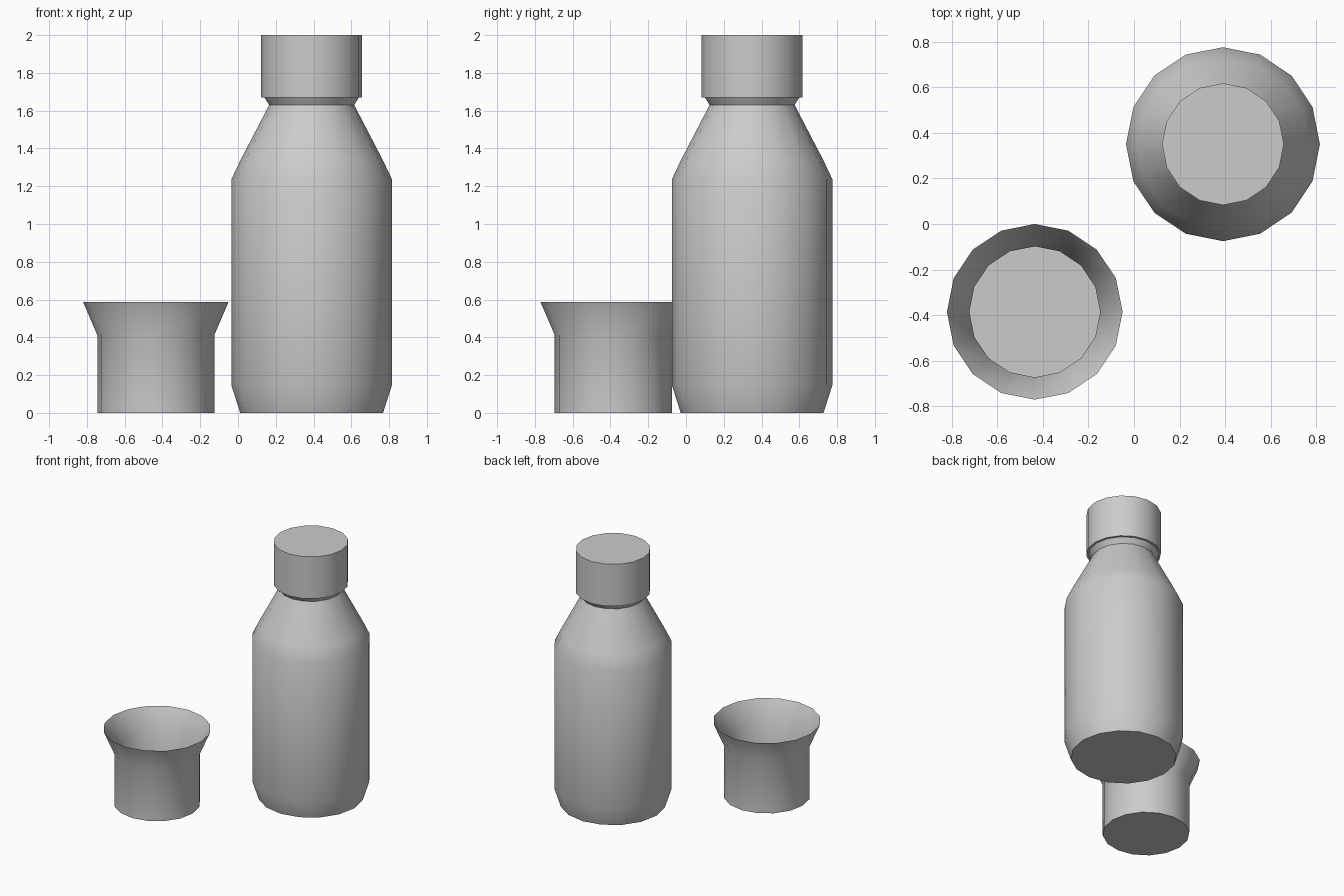
import bpy, bmesh, math

if "Cube" in bpy.data.objects:
    bpy.data.objects.remove(bpy.data.objects["Cube"])

SIDES = 16


def lathe(name, profile, center):
    """Spin an (r, z) profile into a closed-ended 16-sided solid."""
    bm = bmesh.new()
    rings = []
    for r, z in profile:
        rings.append([bm.verts.new((r * math.cos(2 * math.pi * i / SIDES),
                                    r * math.sin(2 * math.pi * i / SIDES), z))
                      for i in range(SIDES)])
    for a, b in zip(rings, rings[1:]):
        for i in range(SIDES):
            j = (i + 1) % SIDES
            bm.faces.new((a[i], a[j], b[j], b[i]))
    bm.faces.new(rings[0][::-1])
    bm.faces.new(rings[-1])
    mesh = bpy.data.meshes.new(name)
    bm.to_mesh(mesh)
    bm.free()
    ob = bpy.data.objects.new(name, mesh)
    ob.location = (center[0], center[1], 0)
    bpy.context.collection.objects.link(ob)
    bpy.ops.object.select_all(action='DESELECT')
    ob.select_set(True)
    bpy.context.view_layer.objects.active = ob
    bpy.ops.object.shade_smooth_by_angle(angle=math.radians(32))
    return ob


bottle_at = (0.39, 0.35)
cup_at = (-0.435, -0.385)

# Bottle body with tapered foot and sloping shoulder
lathe("bottle_body", [(0.378, 0), (0.425, 0.147), (0.425, 1.237),
                      (0.376, 1.34), (0.225, 1.63)], bottle_at)

# Cap with a flared collar underneath
lathe("bottle_cap", [(0.225, 1.63), (0.25, 1.67), (0.267, 1.67),
                     (0.267, 2.0)], bottle_at)

# Cup: outer wall up to a knife-edge rim, then inner wall down to the floor
lathe("cup", [(0.31, 0), (0.31, 0.412), (0.385, 0.587),
              (0.287, 0.412), (0.287, 0.025)], cup_at)
